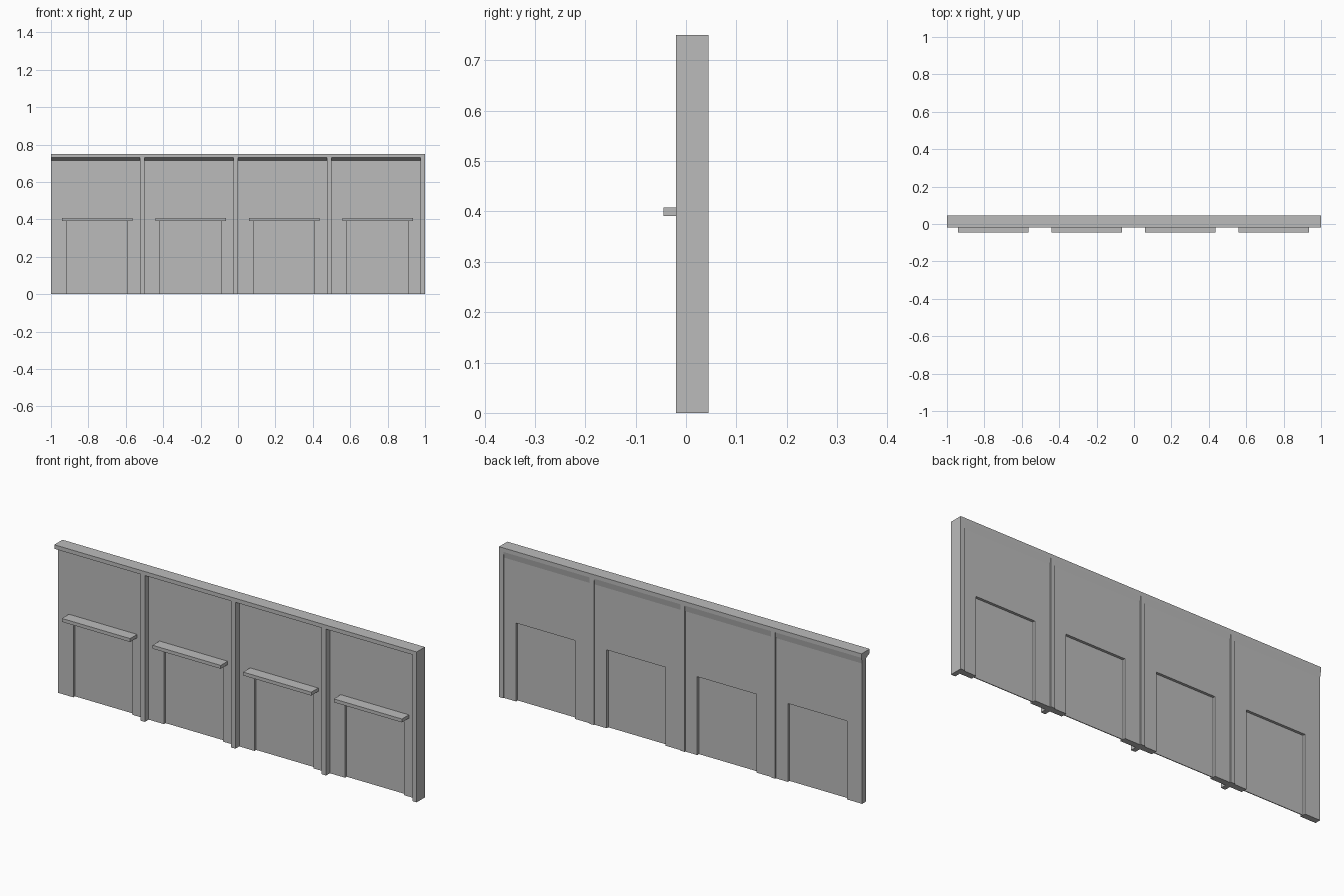
import bpy, bmesh
from mathutils import Vector

cube = bpy.data.objects.get("Cube")
if cube:
    bpy.data.objects.remove(cube, do_unlink=True)

# One plain grey for the whole partition
grey = bpy.data.materials.new("plain_grey")
grey.use_nodes = True
COLOUR = (0.5, 0.5, 0.5, 1)
grey.diffuse_color = COLOUR
grey.node_tree.nodes["Principled BSDF"].inputs["Base Color"].default_value = COLOUR


def prism(name, outline, offset):
    """Extrude a flat outline of 3D points along an offset vector."""
    bm = bmesh.new()
    face = bm.faces.new([bm.verts.new(p) for p in outline])
    ext = bmesh.ops.extrude_face_region(bm, geom=[face])
    moved = [v for v in ext["geom"] if isinstance(v, bmesh.types.BMVert)]
    bmesh.ops.translate(bm, verts=moved, vec=Vector(offset))
    bmesh.ops.recalc_face_normals(bm, faces=bm.faces)
    mesh = bpy.data.meshes.new(name)
    bm.to_mesh(mesh)
    bm.free()
    mesh.materials.append(grey)
    obj = bpy.data.objects.new(name, mesh)
    bpy.context.collection.objects.link(obj)
    return obj


def box(name, x0, x1, y0, y1, z0, z1):
    base = [(x0, y0, z0), (x1, y0, z0), (x1, y1, z0), (x0, y1, z0)]
    return prism(name, base, (0, 0, z1 - z0))


BAY, HEIGHT = 0.5, 0.75
FRONT, BACK = -0.02, 0.045            # depth of posts and top rail
WALL_FRONT, WALL_BACK = 0.01, 0.04    # depth of the wall sheet
POST = 0.024
RAIL_Z, WALL_TOP = 0.73, 0.715
OPEN_X0, OPEN_X1, OPEN_TOP = 0.084, 0.41, 0.391

for i in range(4):
    x = -1 + i * BAY
    end = x + BAY
    n = i + 1

    # Wall sheet with a doorway-shaped notch
    a, b = x + OPEN_X0, x + OPEN_X1
    arch = [(x, 0), (a, 0), (a, OPEN_TOP), (b, OPEN_TOP), (b, 0),
            (end - POST, 0), (end - POST, WALL_TOP), (x, WALL_TOP)]
    prism(f"wall_{n}", [(px, WALL_FRONT, pz) for px, pz in arch],
          (0, WALL_BACK - WALL_FRONT, 0))

    # Thin panel recessed from both sides of the notch
    box(f"recessed_panel_{n}", a, b, 0.023, 0.027, 0, OPEN_TOP)

    # Post at the end of the bay
    box(f"post_{n}", end - POST, end, FRONT, BACK, 0, RAIL_Z)

    # Narrow shelf above the panel
    box(f"shelf_{n}", x + 0.06, x + 0.436, -0.045, WALL_FRONT, 0.391, 0.408)

# Top rail with sloping underside, front and back
rail = [(FRONT, HEIGHT), (FRONT, RAIL_Z), (WALL_FRONT, WALL_TOP),
        (WALL_BACK, 0.7), (BACK, RAIL_Z), (BACK, HEIGHT)]
prism("top_rail", [(-1, y, z) for y, z in rail], (2, 0, 0))
